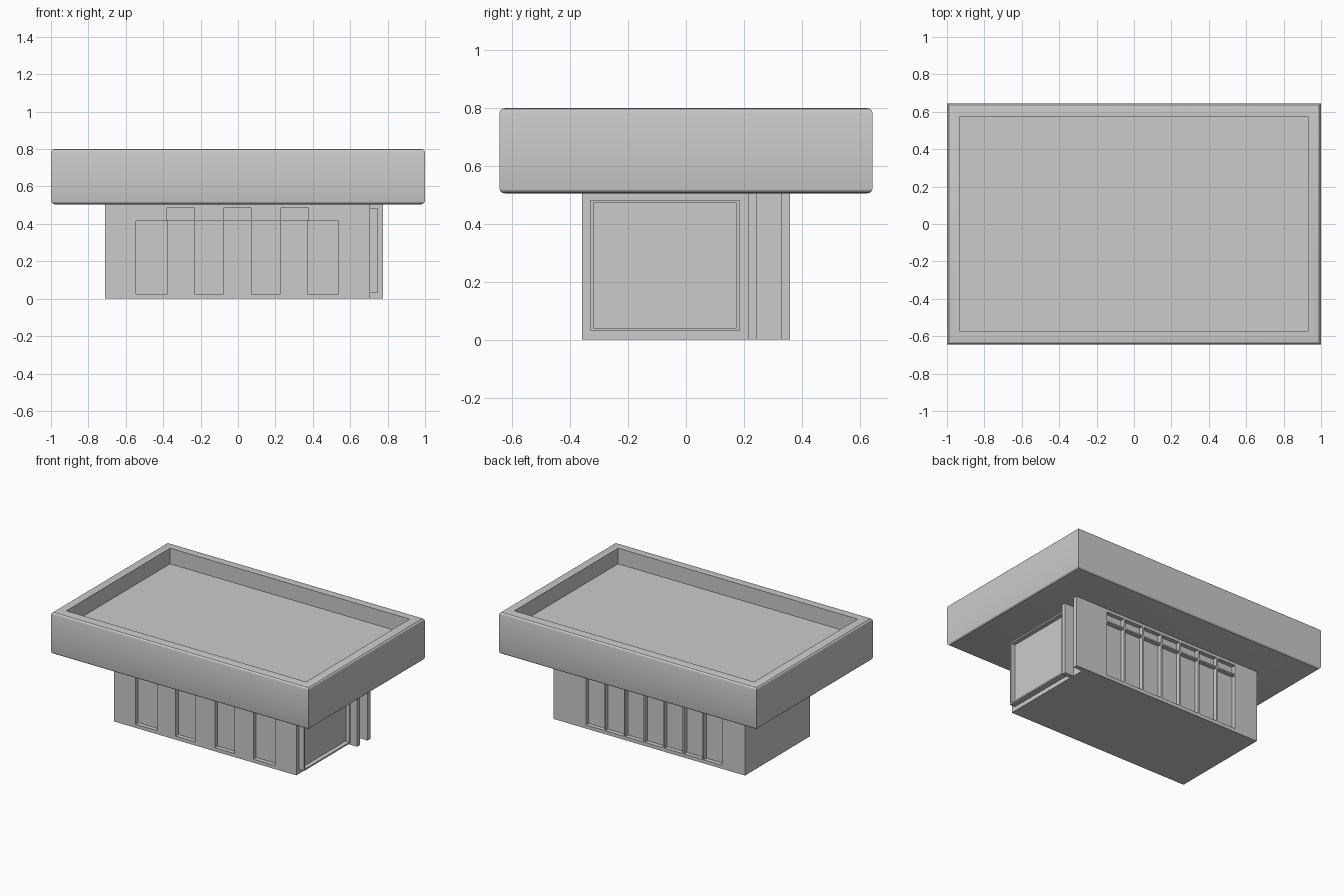
import bpy, bmesh
from mathutils import Vector

if "Cube" in bpy.data.objects:
    bpy.data.objects.remove(bpy.data.objects["Cube"])


def add_box(bm, x0, x1, y0, y1, z0, z1):
    verts = bmesh.ops.create_cube(bm, size=1)["verts"]
    for v in verts:
        v.co = Vector((x0 + (v.co.x + .5) * (x1 - x0),
                       y0 + (v.co.y + .5) * (y1 - y0),
                       z0 + (v.co.z + .5) * (z1 - z0)))


def finish(bm, name):
    bmesh.ops.recalc_face_normals(bm, faces=bm.faces)
    mesh = bpy.data.meshes.new(name)
    bm.to_mesh(mesh)
    bm.free()
    ob = bpy.data.objects.new(name, mesh)
    bpy.context.collection.objects.link(ob)
    return ob


def boxes(name, *dims):
    bm = bmesh.new()
    for d in dims:
        add_box(bm, *d)
    return finish(bm, name)


def top_face(bm):
    return max(bm.faces, key=lambda f: (round(f.calc_center_median().z, 4), f.calc_area()))


# Roof slab: rounded horizontal edges, sunken flat top
bm = bmesh.new()
add_box(bm, -1, 1, -.645, .645, .505, .8)
flat = [e for e in bm.edges if abs(e.verts[0].co.z - e.verts[1].co.z) < 1e-4]
bmesh.ops.bevel(bm, geom=flat, offset=.02, offset_type='OFFSET', segments=3,
                profile=.5, affect='EDGES')
bm.normal_update()
top = top_face(bm)
bmesh.ops.inset_region(bm, faces=[top], thickness=.07, depth=0)
new = bmesh.ops.extrude_discrete_faces(bm, faces=[top])["faces"][0]
for v in new.verts:
    v.co.z -= .11
roof = finish(bm, "roof")
bpy.context.view_layer.objects.active = roof
roof.select_set(True)
bpy.ops.object.shade_smooth_by_angle()

# Building body with recessed windows
body = boxes("body", (-.71, .705, -.36, .36, 0, .51))
depth = .03
cuts = []
pitch = .1525
for i in range(7):
    c = (i - 3) * pitch - .003
    # Back wall: seven windows, each with a transom light
    cuts.append((c - .071, c + .071, .36 - depth, .4, .025, .412))
    cuts.append((c - .071, c + .071, .36 - depth, .4, .422, .485))
    # Front wall: tall windows alternate with small upper lights
    w = .084 if i in (0, 6) else .077
    z0, z1 = (.42, .485) if i % 2 else (.025, .415)
    if i % 2:
        w = .0745
    cuts.append((c - w, c + w, -.4, -.36 + depth, z0, z1))
cutter = boxes("window_cutter", *cuts)
cutter.hide_render = True
mod = body.modifiers.new("windows", 'BOOLEAN')
mod.object = cutter
mod.solver = 'EXACT'
bpy.context.view_layer.objects.active = body
bpy.ops.object.modifier_apply(modifier=mod.name)
bpy.data.objects.remove(cutter)

# Display window frame on the right end, with glass set back
bm = bmesh.new()
add_box(bm, .70, .745, -.33, .185, .03, .482)
bm.normal_update()
face = max(bm.faces, key=lambda f: f.calc_center_median().x)
bmesh.ops.inset_region(bm, faces=[face], thickness=.015, depth=0)
pane = bmesh.ops.extrude_discrete_faces(bm, faces=[face])["faces"][0]
for v in pane.verts:
    v.co.x -= .03
finish(bm, "display_window")

# Door pillars
for y0, label in ((.215, "inner"), (.33, "outer")):
    boxes(label + "_door_pillar", (.70, .775, y0, y0 + .03, 0, .51))
